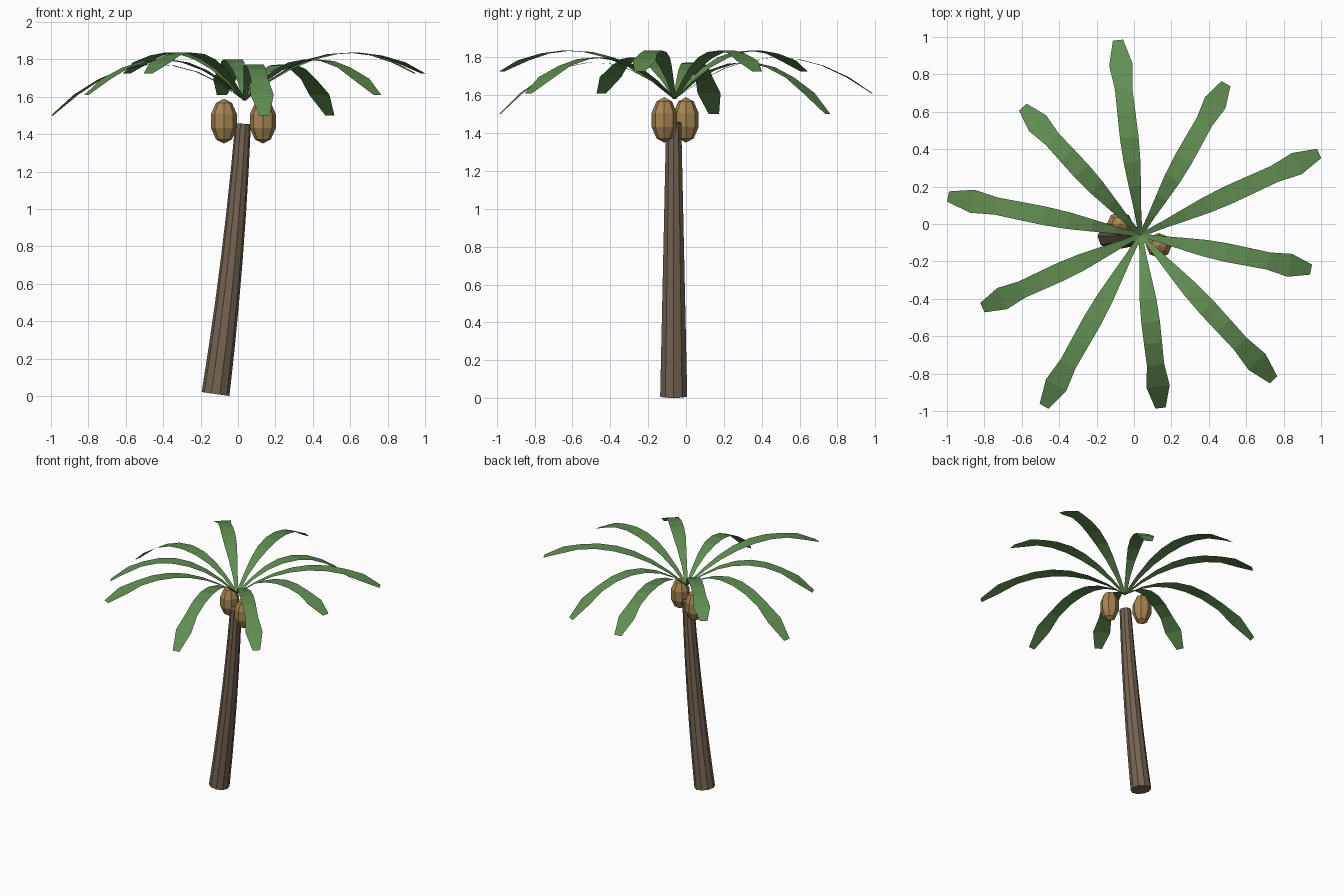
import bpy, bmesh, math
from mathutils import Vector, Matrix

cube = bpy.data.objects.get("Cube")
if cube:
    bpy.data.objects.remove(cube, do_unlink=True)


def material(name, rgb):
    mat = bpy.data.materials.new(name)
    mat.use_nodes = True
    color = (*rgb, 1)
    mat.diffuse_color = color
    bsdf = mat.node_tree.nodes["Principled BSDF"]
    bsdf.inputs["Base Color"].default_value = color
    bsdf.inputs["Roughness"].default_value = 0.9
    return mat


def add_object(name, bm, mat):
    mesh = bpy.data.meshes.new(name)
    bm.to_mesh(mesh)
    bm.free()
    mesh.materials.append(mat)
    obj = bpy.data.objects.new(name, mesh)
    bpy.context.collection.objects.link(obj)
    return obj


bark = material("brown bark", (0.18, 0.127, 0.085))
leaf = material("palm green", (0.12, 0.27, 0.085))
husk = material("coconut tan", (0.38, 0.235, 0.085))

CROWN = Vector((0.035, -0.06, 1.58))

# Trunk: tapered tube, each ring square to the bending centre line
SIDES, STEPS, HEIGHT = 10, 6, 1.445
bm = bmesh.new()
rings = []
for i in range(STEPS + 1):
    t = i / STEPS
    centre = Vector((-0.12 + 0.2 * t - 0.053 * t * t, -0.065, 0.011 + HEIGHT * t))
    tilt = Matrix.Rotation(math.atan((0.2 - 0.106 * t) / HEIGHT), 3, 'Y')
    radius = 0.075 - 0.033 * t
    ring = []
    for k in range(SIDES):
        a = math.tau * k / SIDES
        ring.append(bm.verts.new(centre + tilt @ Vector((radius * math.cos(a), radius * math.sin(a), 0))))
    rings.append(ring)
for low, high in zip(rings, rings[1:]):
    for k in range(SIDES):
        n = (k + 1) % SIDES
        bm.faces.new((low[k], low[n], high[n], high[k]))
bm.faces.new(rings[0][::-1])
bm.faces.new(rings[-1])
add_object("trunk", bm, bark)

# Fronds: arching flat ribbons, alternating long and short, with three droops
WIDTHS = (0.02, 0.038, 0.065, 0.09, 0.1, 0.097, 0.093, 0.125, 0.055)
DROOPS = (0.705, 0.93, 0.82)
for i in range(10):
    angle = math.radians(24.6 + 36 * i)
    out = Vector((math.cos(angle), math.sin(angle), 0))
    side = Vector((-out.y, out.x, 0))
    length = 0.93 if i % 2 else 1.05
    bm = bmesh.new()
    previous = None
    for j, width in enumerate(WIDTHS):
        t = j / (len(WIDTHS) - 1)
        rise = 0.85 * t - DROOPS[i % 3] * t * t
        point = CROWN + out * length * t + Vector((0, 0, rise))
        pair = [bm.verts.new(point + side * width * s / 2) for s in (-1, 1)]
        if previous:
            bm.faces.new((previous[0], pair[0], pair[1], previous[1]))
        previous = pair
    add_object(f"frond_{i + 1}", bm, leaf)

# Coconuts: faceted ellipsoids on opposite sides of the trunk top
for name, x, y in (("coconut_right", -0.075, 0.0), ("coconut_left", 0.133, -0.115)):
    bm = bmesh.new()
    bmesh.ops.create_uvsphere(bm, u_segments=8, v_segments=5, radius=1)
    bmesh.ops.scale(bm, vec=(0.073, 0.07, 0.12), verts=bm.verts)
    bmesh.ops.translate(bm, vec=(x, y, 1.47), verts=bm.verts)
    add_object(name, bm, husk)
